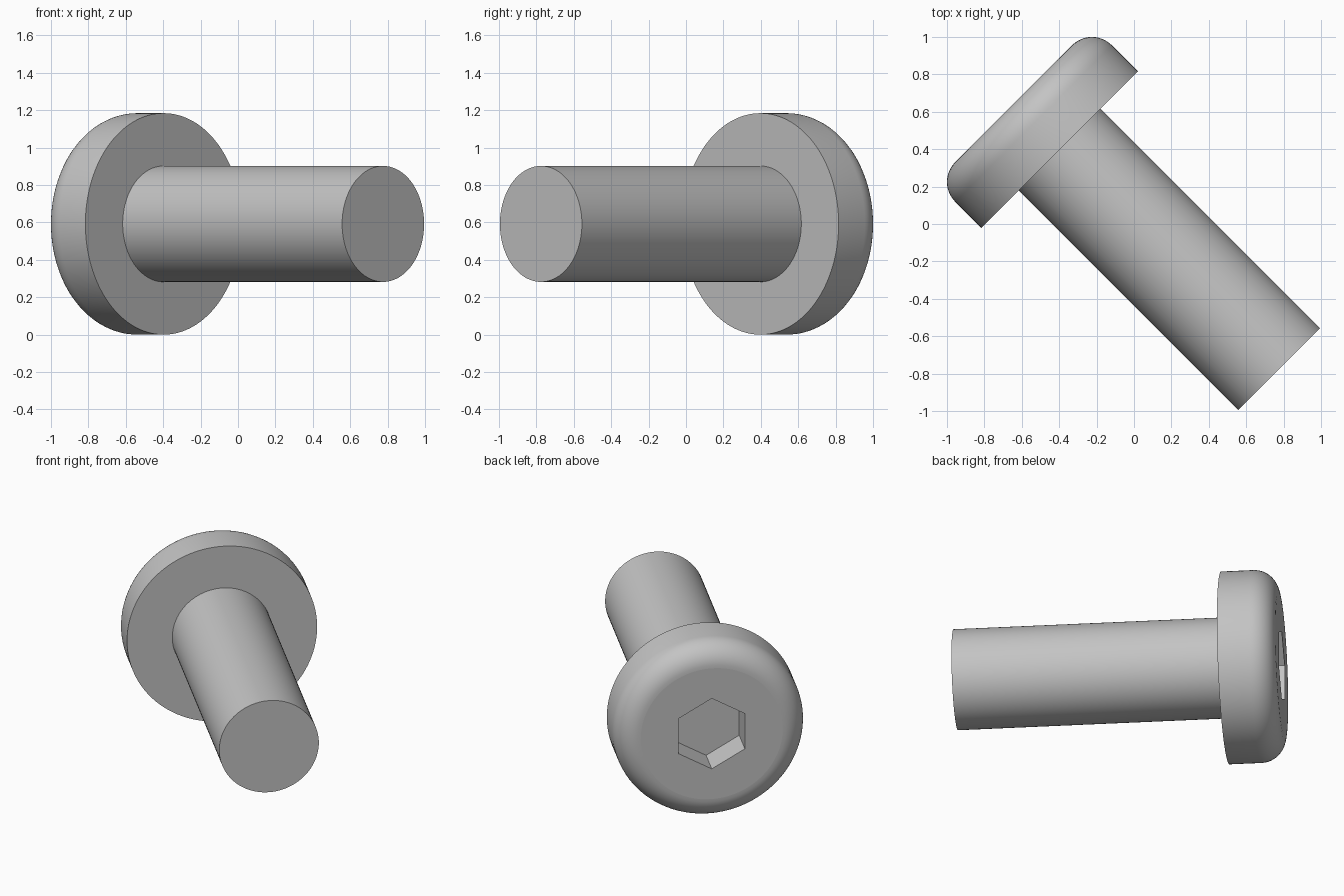
import bpy, bmesh, math
from mathutils import Matrix, Vector

if "Cube" in bpy.data.objects:
    bpy.data.objects.remove(bpy.data.objects["Cube"])

# Bolt lies level, its axis running diagonally from the head to the shank tip
AXIS = Vector((1, -1, 0)).normalized()
UP = Vector((0, 0, 1))
SIDE = AXIS.cross(UP)
PLACE = Matrix((UP, SIDE, AXIS)).transposed().to_4x4()
PLACE.translation = (0, 0, 0.592)

HEAD_R, SHANK_R, FILLET = 0.592, 0.31, 0.15
TOP, UNDER, TIP = -0.91, -0.562, 1.097
SOCKET_R, SOCKET_DEPTH = 0.238, 0.20

steel = bpy.data.materials.new("grey steel")
steel.diffuse_color = (0.55, 0.55, 0.55, 1)
steel.use_nodes = True
steel.node_tree.nodes["Principled BSDF"].inputs["Base Color"].default_value = steel.diffuse_color


def lathe(name, profile, sides):
    """Closed solid from (radius, position along axis) points."""
    bm = bmesh.new()
    rings = [[bm.verts.new((r * math.cos(2 * math.pi * i / sides),
                            r * math.sin(2 * math.pi * i / sides), z))
              for i in range(sides)] for r, z in profile]
    for a, b in zip(rings, rings[1:]):
        for i in range(sides):
            j = (i + 1) % sides
            bm.faces.new((a[i], a[j], b[j], b[i]))
    bm.faces.new(rings[0])
    bm.faces.new(rings[-1])
    bmesh.ops.recalc_face_normals(bm, faces=bm.faces)
    mesh = bpy.data.meshes.new(name)
    bm.to_mesh(mesh)
    bm.free()
    mesh.materials.append(steel)
    obj = bpy.data.objects.new(name, mesh)
    bpy.context.collection.objects.link(obj)
    obj.matrix_world = PLACE
    return obj


def smooth(obj):
    """Smooth round sides, keep end faces flat."""
    bpy.ops.object.select_all(action='DESELECT')
    obj.select_set(True)
    bpy.context.view_layer.objects.active = obj
    bpy.ops.object.shade_smooth_by_angle(angle=math.radians(30))
    for p in obj.data.polygons:
        if abs(p.normal.z) > 0.999:
            p.use_smooth = False


# Head: disc with a rounded outer edge
steps = 12
profile = [(HEAD_R - FILLET + FILLET * math.sin(t), TOP + FILLET - FILLET * math.cos(t))
           for t in (math.pi / 2 * k / steps for k in range(steps + 1))]
head = lathe("head", profile + [(HEAD_R, UNDER)], 128)

# Hexagonal socket cut into the head
cutter = lathe("socket_cutter", [(SOCKET_R, TOP - 0.1), (SOCKET_R, TOP + SOCKET_DEPTH)], 6)
cutter.hide_render = True
mod = head.modifiers.new("socket", 'BOOLEAN')
mod.operation = 'DIFFERENCE'
mod.solver = 'EXACT'
mod.object = cutter
bpy.context.view_layer.update()
bpy.context.view_layer.objects.active = head
bpy.ops.object.modifier_apply(modifier=mod.name)
bpy.data.objects.remove(cutter)
smooth(head)

# Plain cylindrical shank
shank = lathe("shank", [(SHANK_R, UNDER), (SHANK_R, TIP)], 96)
smooth(shank)
